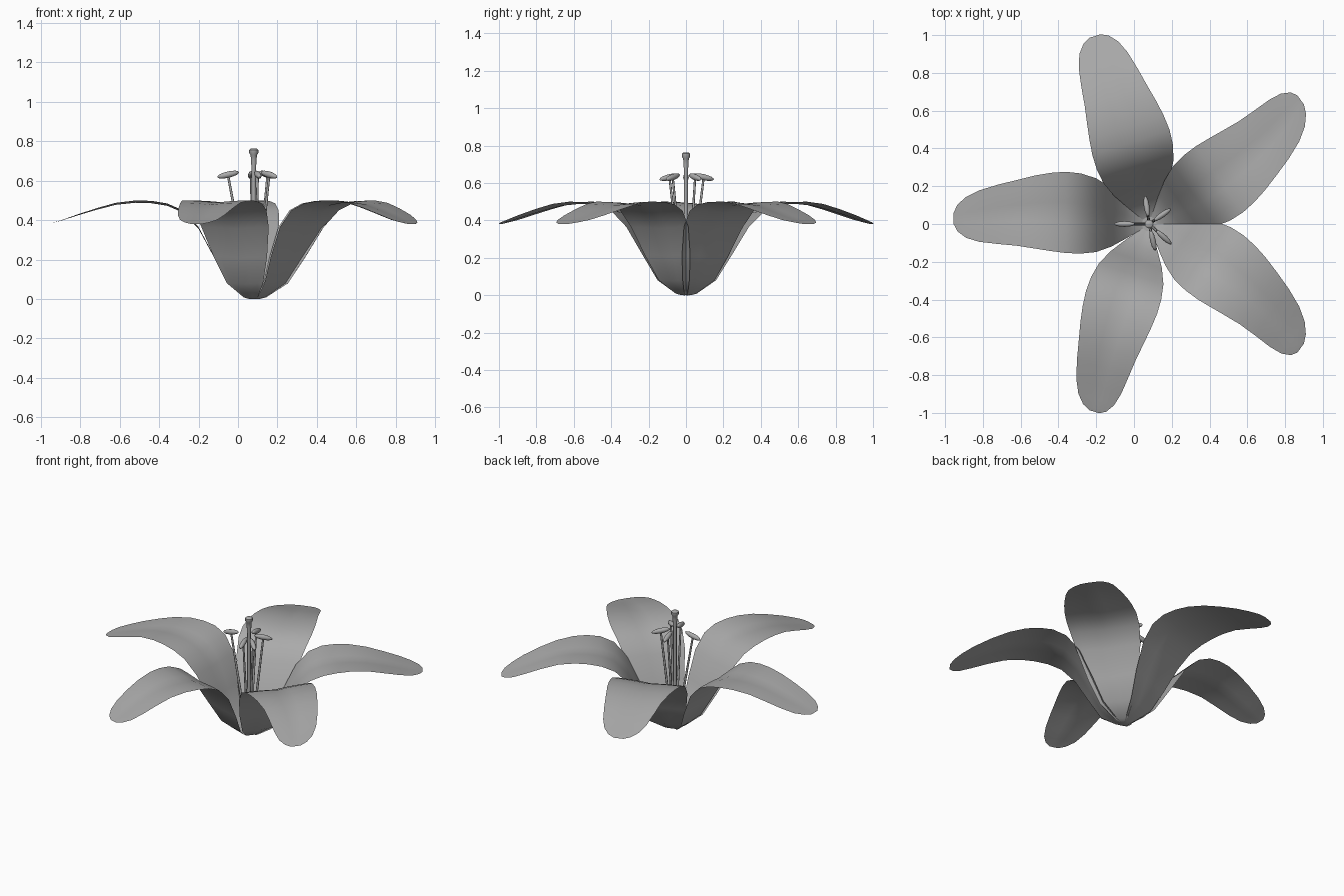
import bpy, bmesh, math
from mathutils import Vector, Matrix

if "Cube" in bpy.data.objects:
    bpy.data.objects.remove(bpy.data.objects["Cube"], do_unlink=True)

grey = bpy.data.materials.new("soft grey")
COLOUR = (0.4, 0.4, 0.4, 1)
grey.diffuse_color = COLOUR
grey.use_nodes = True
grey.node_tree.nodes["Principled BSDF"].inputs["Base Color"].default_value = COLOUR

CENTRE = Vector((0.08, 0, 0))


def finish(bm, name, angle=60):
    mesh = bpy.data.meshes.new(name)
    bm.to_mesh(mesh)
    bm.free()
    mesh.materials.append(grey)
    obj = bpy.data.objects.new(name, mesh)
    bpy.context.collection.objects.link(obj)
    bpy.ops.object.select_all(action='DESELECT')
    obj.select_set(True)
    bpy.context.view_layer.objects.active = obj
    bpy.ops.object.shade_smooth_by_angle(angle=math.radians(angle))
    return obj


# Petal stations: distance from the centre, height, half width
STATIONS = [(0.02, 0, 0.018), (0.045, 0.008, 0.04), (0.13, 0.08, 0.105),
            (0.2, 0.215, 0.155), (0.28, 0.365, 0.195), (0.36, 0.45, 0.212),
            (0.44, 0.485, 0.215), (0.52, 0.498, 0.207), (0.6, 0.5, 0.194),
            (0.7, 0.488, 0.174), (0.8, 0.46, 0.157), (0.9, 0.427, 0.136),
            (0.97, 0.402, 0.108), (1.015, 0.388, 0.07), (1.035, 0.38, 0.03)]
COLUMNS = 8


def petal(name, degrees, bend, tip, side=-1, width=1.0):
    bm = bmesh.new()
    turn = Matrix.Translation(CENTRE) @ Matrix.Rotation(math.radians(degrees), 4, 'Z')
    rows = []
    for r, z, half in STATIONS:
        t = r / 1.035
        sway = side * (bend * math.sin(math.pi * t) + tip * t ** 4)
        groove = 0.012 * math.sin(math.pi * t)
        row = []
        for i in range(COLUMNS + 1):
            s = 2 * i / COLUMNS - 1
            dip = groove * (1 - abs(s)) ** 2
            row.append(bm.verts.new(turn @ Vector((r, sway + s * half * width, z - dip))))
        rows.append(row)
    for a, b in zip(rows, rows[1:]):
        for i in range(COLUMNS):
            bm.faces.new((a[i], b[i], b[i + 1], a[i + 1]))
    finish(bm, name)


petal("left_back_petal", 36, 0.03, -0.06)
petal("back_petal", 108, 0.042, 0.035)
petal("right_petal", 180, 0.062, 0.03)
petal("front_petal", 252, 0.012, -0.03, width=0.92)
petal("left_front_petal", -36, 0.04, -0.06, side=1, width=0.97)


def lathe(bm, profile, sides=10):
    rings = []
    for r, z in profile:
        rings.append([bm.verts.new(CENTRE + Vector((r * math.cos(k * math.tau / sides),
                                                    r * math.sin(k * math.tau / sides), z)))
                      for k in range(sides)])
    for a, b in zip(rings, rings[1:]):
        for k in range(sides):
            n = (k + 1) % sides
            bm.faces.new((a[k], a[n], b[n], b[k]))
    bm.faces.new(rings[0][::-1])
    bm.faces.new(rings[-1])


# Central pistil with a flared head
bm = bmesh.new()
lathe(bm, [(0.016, 0.005), (0.011, 0.3), (0.011, 0.66), (0.014, 0.7),
           (0.016, 0.73), (0.023, 0.74), (0.023, 0.757), (0.016, 0.763)])
finish(bm, "pistil", 45)

# Base button closing the cup
bm = bmesh.new()
lathe(bm, [(0.022, 0), (0.04, 0.006)])
finish(bm, "flower_base", 30)


def stamen(name, degrees, reach):
    angle = math.radians(degrees)
    out = Vector((math.cos(angle), math.sin(angle), 0))
    foot = CENTRE + out * 0.02 + Vector((0, 0, 0.03))
    top = CENTRE + out * reach + Vector((0, 0, 0.625))
    axis = top - foot
    bm = bmesh.new()
    # Slim filament
    place = Matrix.Translation((foot + top) / 2) @ axis.to_track_quat('Z', 'Y').to_matrix().to_4x4()
    bmesh.ops.create_cone(bm, cap_ends=True, segments=8, radius1=0.008,
                          radius2=0.006, depth=axis.length, matrix=place)
    # Anther lying across the filament, drooping outward
    place = (Matrix.Translation(top + Vector((0, 0, 0.006)))
             @ Matrix.Rotation(angle, 4, 'Z') @ Matrix.Rotation(math.radians(13), 4, 'Y')
             @ Matrix.Diagonal((0.057, 0.015, 0.016, 1)))
    bmesh.ops.create_uvsphere(bm, u_segments=12, v_segments=8, radius=1, matrix=place)
    finish(bm, name)


for name, degrees, reach in [("right_stamen", 180, 0.13), ("back_stamen", 98, 0.095),
                             ("left_back_stamen", 35, 0.085), ("left_front_stamen", -42, 0.105),
                             ("front_stamen", -77, 0.09)]:
    stamen(name, degrees, reach)
